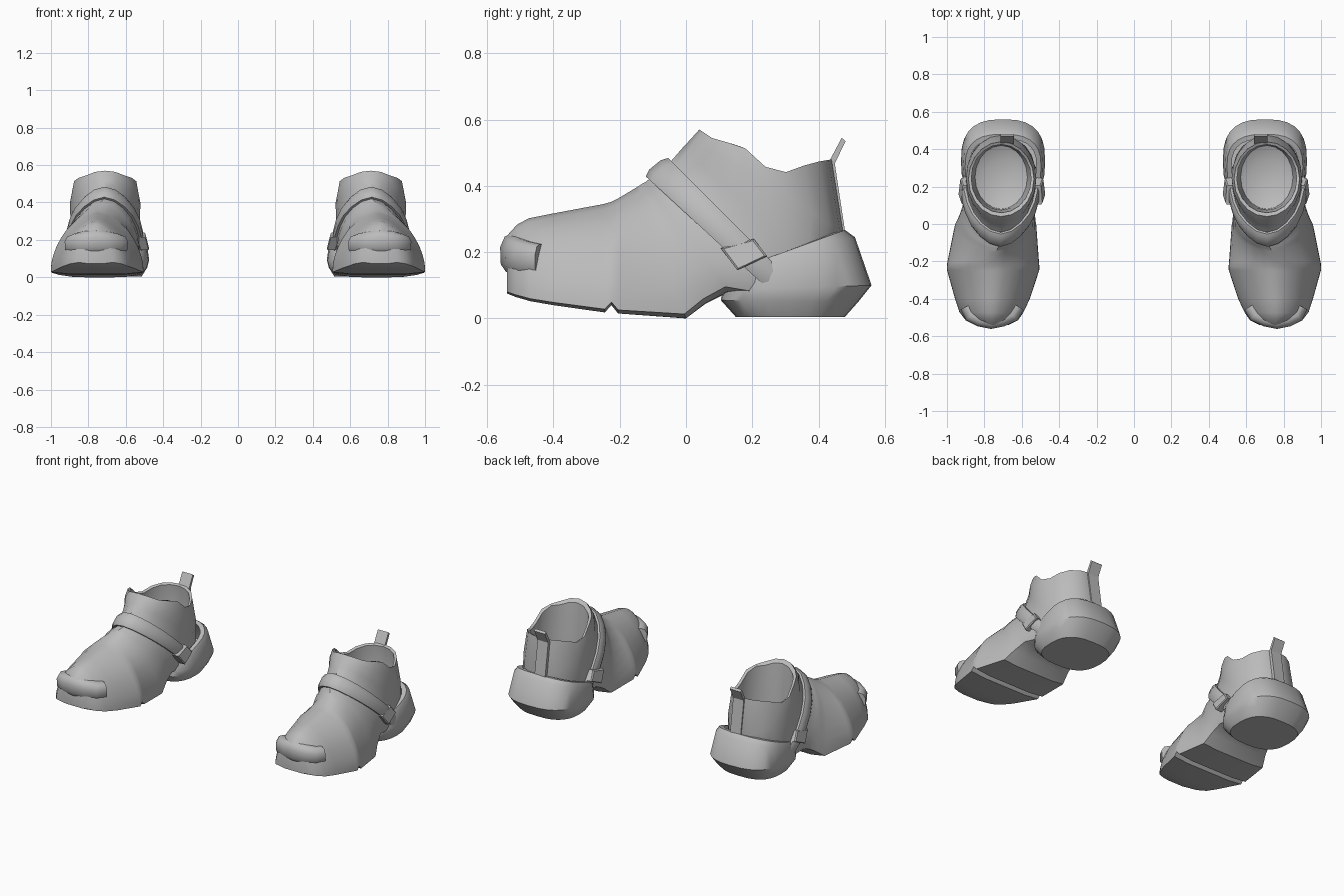
import bpy, bmesh, math
from mathutils import Vector

cube = bpy.data.objects.get("Cube")
if cube:
    bpy.data.objects.remove(cube, do_unlink=True)

grey = bpy.data.materials.new("shoe grey")
grey.use_nodes = True
grey.diffuse_color = (0.5, 0.5, 0.5, 1)
grey.node_tree.nodes["Principled BSDF"].inputs["Base Color"].default_value = (0.5, 0.5, 0.5, 1)


def loft(name, rings, closed=True, cap_start=False, cap_end=False, wrap=False, angle=40):
    """Skin equal-length rings of points, then mirror the part to the other shoe."""
    bm = bmesh.new()
    rows = [[bm.verts.new(p) for p in ring] for ring in rings]
    n = len(rows[0])
    pairs = list(zip(rows, rows[1:])) + ([(rows[-1], rows[0])] if wrap else [])
    for a, b in pairs:
        for i in range(n if closed else n - 1):
            j = (i + 1) % n
            bm.faces.new((a[i], a[j], b[j], b[i]))
    if cap_start:
        bm.faces.new(rows[0])
    if cap_end:
        bm.faces.new(rows[-1])
    bmesh.ops.remove_doubles(bm, verts=bm.verts, dist=0.0005)
    bmesh.ops.recalc_face_normals(bm, faces=bm.faces)
    me = bpy.data.meshes.new(name)
    bm.to_mesh(me)
    bm.free()
    me.materials.append(grey)
    me.shade_smooth()
    me.set_sharp_from_angle(angle=math.radians(angle))
    ob = bpy.data.objects.new(name, me)
    bpy.context.collection.objects.link(ob)
    ob.modifiers.new("other shoe", "MIRROR").use_mirror_merge = False
    return ob


def interp(table, t):
    for (a, va), (b, vb) in zip(table, table[1:]):
        if t <= b:
            return va + (vb - va) * max(0, (t - a) / (b - a))
    return table[-1][1]


# Half cross-section of the foot: flat sole below, arch above
FOOT_U = [0, 0, 0.03, 0.12, 0.25, 0.40, 0.55, 0.70, 0.84, 0.95, 1]
FOOT_W = [0, 0.6, 1, 0.99, 0.95, 0.88, 0.78, 0.65, 0.45, 0.23, 0]


def section(low, high, cx, hw, k):
    """Ring from low to high (y, z); k blends the foot section into an ellipse."""
    low, high = Vector(low), Vector(high)
    half = []
    for i in range(11):
        th = math.pi * i / 10
        u = FOOT_U[i] * (1 - k) + k * (1 - math.cos(th)) / 2
        w = FOOT_W[i] * (1 - k) + k * math.sin(th)
        p = low.lerp(high, u)
        half.append((hw * w, p.x, p.y))
    return ([Vector((cx + x, y, z)) for x, y, z in half] +
            [Vector((cx - x, y, z)) for x, y, z in half[-2:0:-1]])


# Upper: toe to ankle, with rings turning from upright to level
strap_a = ((0.29, 0.05), (-0.112, 0.42), 0.715, 0.2, 0.4)
strap_b = ((0.38, 0.05), (-0.045, 0.475), 0.712, 0.195, 0.55)
upper = [section(*r) for r in [
    ((-0.54, 0.075), (-0.54, 0.25), 0.76, 0.09, 0),
    ((-0.515, 0.065), (-0.51, 0.283), 0.76, 0.14, 0),
    ((-0.47, 0.052), (-0.475, 0.302), 0.762, 0.172, 0),
    ((-0.40, 0.04), (-0.40, 0.317), 0.757, 0.2, 0),
    ((-0.245, 0.018), (-0.25, 0.345), 0.753, 0.247, 0),
    ((-0.225, 0.04), (-0.225, 0.352), 0.753, 0.247, 0),
    ((-0.205, 0.015), (-0.20, 0.365), 0.753, 0.245, 0),
    ((0.0, 0.0), (-0.15, 0.395), 0.74, 0.222, 0.05),
    ((0.06, 0.045), (-0.135, 0.405), 0.732, 0.212, 0.15),
    ((0.13, 0.08), (-0.122, 0.412), 0.724, 0.204, 0.25),
    strap_a, strap_b,
    ((0.45, 0.10), (-0.01, 0.515), 0.71, 0.192, 0.75),
    ((0.475, 0.26), (0.015, 0.542), 0.71, 0.188, 1),
]]

# Collar rim dips at the sides and rises at the tongue and heel
RIM = [(0.04, 0.57), (0.10, 0.53), (0.155, 0.535), (0.27, 0.43), (0.38, 0.47), (0.44, 0.48)]


def rim(y0, y1, hw, drop):
    ring = section((y1, 0), (y0, 0), 0.71, hw, 1)
    return [Vector((p.x, p.y, interp(RIM, p.y) - drop)) for p in ring]


upper += [rim(0.04, 0.44, 0.175, 0), rim(0.06, 0.425, 0.16, 0.005)]
# Inner lining and footbed
upper += [section((0.44, 0.30), (0.075, 0.36), 0.71, 0.165, 1),
          section((0.42, 0.19), (0.08, 0.19), 0.71, 0.14, 1),
          section((0.36, 0.16), (0.15, 0.16), 0.71, 0.08, 1)]
loft("shoe_upper", upper, cap_start=True, cap_end=True)


# Ankle strap: raised band around the upper
def grown(t, g):
    low, high, cx, hw, k = t
    d = (Vector(high) - Vector(low)).normalized()
    return section(low, Vector(high) + d * g, cx, hw + g, k)


ra, rb = grown(strap_a, 0.013), grown(strap_b, 0.013)
ma, mb = grown(strap_a, 0.022), grown(strap_b, 0.022)
loft("ankle_strap", [grown(strap_a, -0.01), ra,
                     [p.lerp(q, 0.25) for p, q in zip(ma, mb)],
                     [p.lerp(q, 0.75) for p, q in zip(ma, mb)],
                     rb, grown(strap_b, -0.01)], wrap=True, angle=45)


# Strap loops on both sides
def side_loop(name, cx, sign):
    corners = [(0.105, 0.212), (0.205, 0.24), (0.245, 0.188), (0.155, 0.145)]
    mid = Vector((0.178, 0.196))
    rings = []
    for dx, s in [(-0.025, 1), (0.016, 1), (0.022, 0.88)]:
        pts = [mid + (Vector(c) - mid) * s for c in corners]
        rings.append([(cx + sign * (dx - 0.25 * (p.y - mid.y)), p.x, p.y) for p in pts])
    loft(name, rings, cap_start=True, cap_end=True, angle=25)


side_loop("outer_strap_loop", 0.905, 1)
side_loop("inner_strap_loop", 0.508, -1)


# Heel cup: rounded shell with a sloping top edge
def heel_ring(y0, y1, hw, z0, z1):
    ring, n = [], 28
    for i in range(n):
        a = 2 * math.pi * i / n
        c, s = math.cos(a), math.sin(a)
        x = math.copysign(abs(c) ** 0.75, c) * hw
        t = (1 + math.copysign(abs(s) ** 0.75, s)) / 2
        ring.append((0.70 + x, y0 + (y1 - y0) * t, z0 + (z1 - z0) * t))
    return ring


loft("heel_cup", [heel_ring(0.15, 0.48, 0.185, 0.005, 0.005),
                  heel_ring(0.105, 0.52, 0.215, 0.055, 0.05),
                  heel_ring(0.11, 0.56, 0.225, 0.085, 0.10),
                  heel_ring(0.12, 0.51, 0.212, 0.13, 0.245),
                  heel_ring(0.13, 0.48, 0.203, 0.14, 0.267),
                  heel_ring(0.16, 0.455, 0.178, 0.145, 0.262)], cap_start=True)

# Toe bumper: padded band wrapped around the toe
path = [(0.612, -0.445), (0.64, -0.495), (0.70, -0.522), (0.765, -0.535),
        (0.83, -0.522), (0.88, -0.495), (0.903, -0.445)]
bumper = []
for i, p in enumerate(path):
    a, b = Vector(path[max(i - 1, 0)]), Vector(path[min(i + 1, 6)])
    d = (b - a).normalized()
    out = Vector((d.y, -d.x))
    mid = 1 - abs(i - 3) / 3
    h = 0.046 + 0.012 * mid
    prof = [(-0.045, -h), (0.008, -h), (0.024, -h * 0.6), (0.026, h * 0.3),
            (0.012, h * 0.85), (-0.01, h), (-0.045, h)]
    bumper.append([(p[0] + out.x * o, p[1] + out.y * o, 0.178 + 0.02 * mid + z) for o, z in prof])
loft("toe_bumper", bumper, cap_start=True, cap_end=True, angle=50)

# Heel pull tab: bent strip
tab = [(0.462, 0.25), (0.43, 0.47), (0.47, 0.545), (0.482, 0.535), (0.449, 0.468), (0.482, 0.25)]
loft("pull_tab", [[(x, y, z) for y, z in tab] for x in (0.642, 0.715)],
     cap_start=True, cap_end=True, angle=25)
